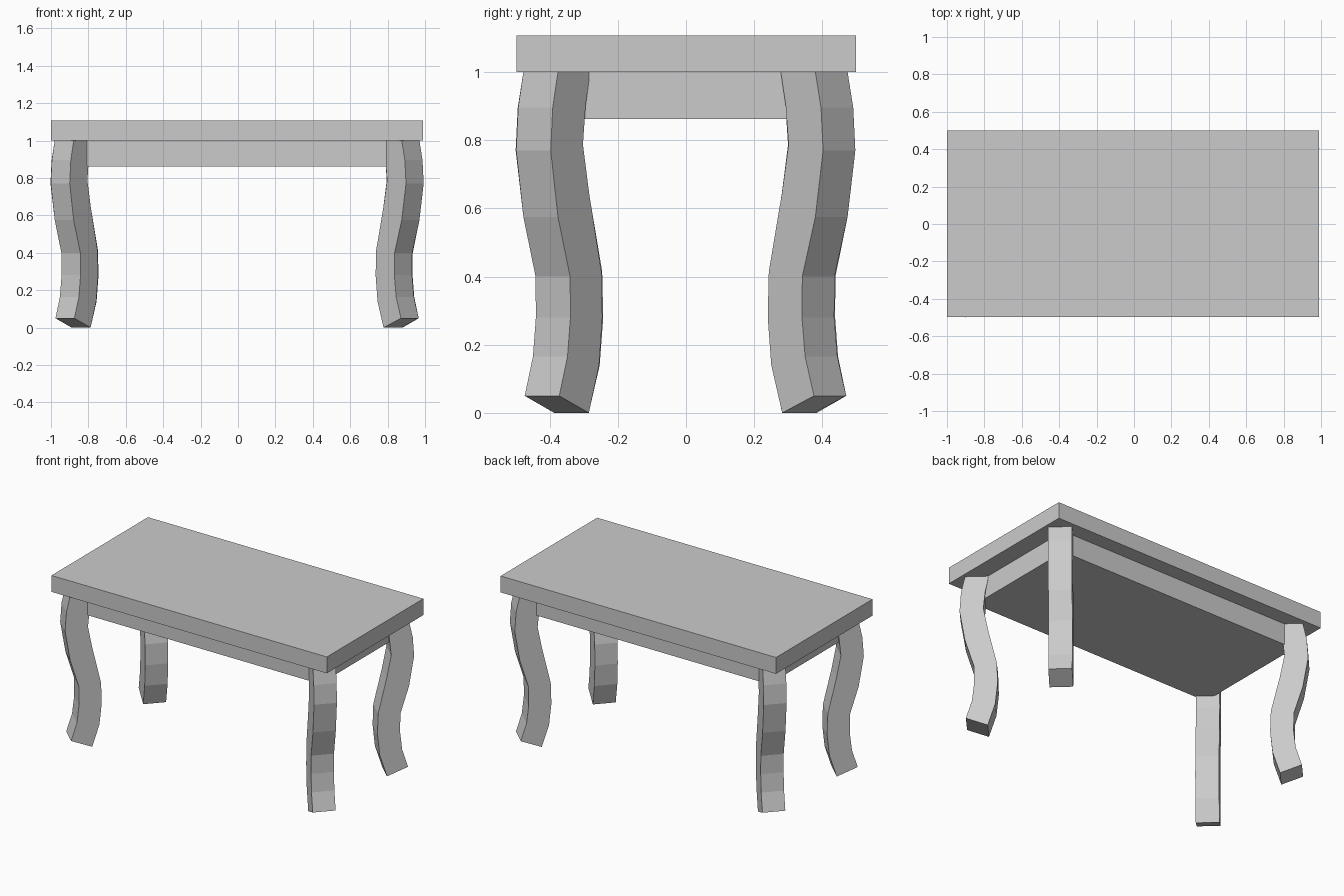
import bpy, bmesh, math
from mathutils import Vector

cube = bpy.data.objects.get("Cube")
if cube:
    bpy.data.objects.remove(cube, do_unlink=True)

grey = bpy.data.materials.new("plain grey")
grey.use_nodes = True
colour = (0.6, 0.6, 0.6, 1)
grey.diffuse_color = colour
grey.node_tree.nodes["Principled BSDF"].inputs["Base Color"].default_value = colour


def finish(name, bm):
    bmesh.ops.recalc_face_normals(bm, faces=bm.faces)
    mesh = bpy.data.meshes.new(name)
    bm.to_mesh(mesh)
    bm.free()
    mesh.materials.append(grey)
    obj = bpy.data.objects.new(name, mesh)
    bpy.context.collection.objects.link(obj)
    return obj


def box(name, low, high):
    bm = bmesh.new()
    bmesh.ops.create_cube(bm, size=1)
    low, high = Vector(low), Vector(high)
    bmesh.ops.scale(bm, vec=high - low, verts=bm.verts)
    bmesh.ops.translate(bm, vec=(low + high) / 2, verts=bm.verts)
    return finish(name, bm)


# Table top and the solid apron block beneath it
box("table_top", (-1.0, -0.497, 1.0), (0.99, 0.499, 1.107))
box("apron", (-0.88, -0.4, 0.862), (0.872, 0.4, 1.0))

# S-curve of a leg: outer and inner edges as (outward sway, height)
OUTER = [(0, 1), (.016, .895), (.022, .77), (0, .575),
         (-.037, .40), (-.038, .28), (-.029, .165), (-.004, .05)]
INNER = [(0, 1), (.014, .9), (.022, .787), (.003, .643),
         (-.034, .415), (-.037, .28), (-.027, .14), (.004, 0)]
HALF = 0.0693


def leg(name, x, y):
    # Square section facing diagonally outward, with a slight twist
    angle = math.atan2(math.copysign(1, y), math.copysign(1, x)) + math.radians(2)
    out = Vector((math.cos(angle), math.sin(angle), 0))
    side = Vector((-out.y, out.x, 0))
    bm = bmesh.new()
    rings = []
    for outer, inner in zip(OUTER, INNER):
        ring = []
        for (sway, z), o, s in ((outer, 1, -1), (outer, 1, 1), (inner, -1, 1), (inner, -1, -1)):
            point = Vector((x, y, z)) + out * (sway * math.sqrt(2) + o * HALF) + side * s * HALF
            ring.append(bm.verts.new(point))
        rings.append(ring)
    for a, b in zip(rings, rings[1:]):
        for i in range(4):
            j = (i + 1) % 4
            bm.faces.new((a[i], a[j], b[j], b[i]))
    bm.faces.new(rings[0])
    bm.faces.new(rings[-1])
    return finish(name, bm)


for side_name, x in (("left", 0.872), ("right", -0.882)):
    for end_name, y in (("front", -0.379), ("back", 0.376)):
        leg(f"{end_name}_{side_name}_leg", x, y)
